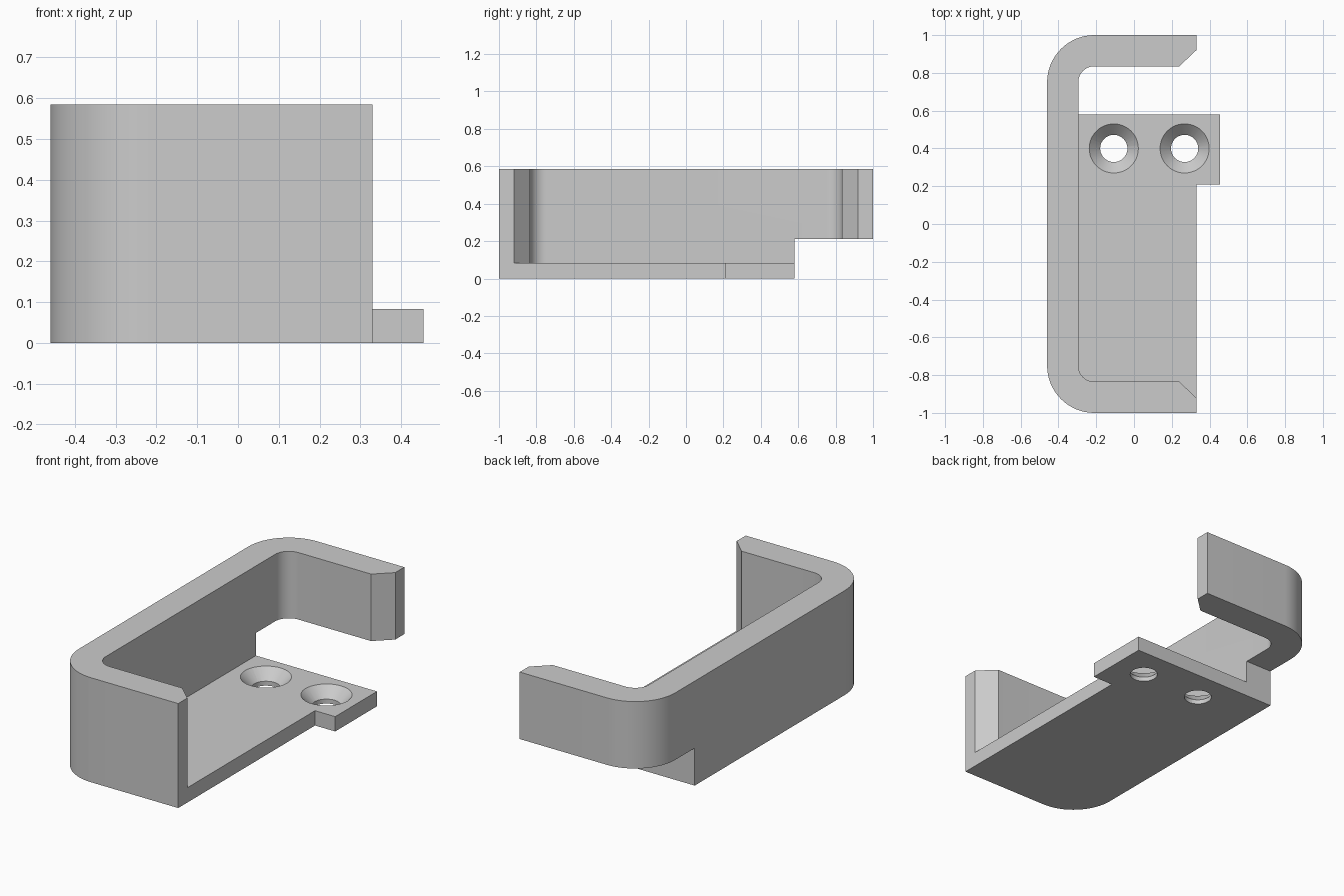
import bpy, bmesh, math

if "Cube" in bpy.data.objects:
    bpy.data.objects.remove(bpy.data.objects["Cube"])

grey = bpy.data.materials.new("plain grey")
grey.diffuse_color = (0.6, 0.6, 0.6, 1)
grey.use_nodes = True
grey.node_tree.nodes["Principled BSDF"].inputs["Base Color"].default_value = grey.diffuse_color


def arc(cx, cy, r, a0, a1, n=16):
    return [(cx + r * math.cos(math.radians(a0 + (a1 - a0) * i / n)),
             cy + r * math.sin(math.radians(a0 + (a1 - a0) * i / n))) for i in range(n + 1)]


def prism(name, outline, z0, z1):
    """Extrude a counter-clockwise outline from z0 to z1."""
    bm = bmesh.new()
    face = bm.faces.new([bm.verts.new((x, y, z0)) for x, y in outline])
    top = bmesh.ops.extrude_face_region(bm, geom=[face])["geom"]
    bmesh.ops.translate(bm, vec=(0, 0, z1 - z0),
                        verts=[v for v in top if isinstance(v, bmesh.types.BMVert)])
    bmesh.ops.recalc_face_normals(bm, faces=bm.faces)
    me = bpy.data.meshes.new(name)
    bm.to_mesh(me)
    bm.free()
    ob = bpy.data.objects.new(name, me)
    bpy.context.collection.objects.link(ob)
    me.materials.append(grey)
    return ob


def cone(name, x, y, z0, z1, r0, r1):
    bpy.ops.mesh.primitive_cone_add(vertices=48, radius1=r0, radius2=r1, depth=z1 - z0,
                                    location=(x, y, (z0 + z1) / 2))
    ob = bpy.context.object
    ob.name = name
    ob.data.materials.append(grey)
    return ob


# Main block: rounded back corners plus the mounting tab on the open side
R, r = 0.25, 0.085
L, W, BASE, TOP = -0.46, 0.33, 0.083, 0.585
outline = ([(W, -1), (W, 0.21), (0.455, 0.21), (0.455, 0.58), (W, 0.58), (W, 1)]
           + arc(L + R, 1 - R, R, 90, 180) + arc(L + R, -1 + R, R, 180, 270))
bracket = prism("bracket", outline, 0, TOP)

# Pocket with rounded inner corners and chamfered mouth
ix, iy = -0.295, 0.835
pocket = ([(0.24, -iy), (W, -0.92), (0.6, -0.92), (0.6, 0.92), (W, 0.92), (0.24, iy)]
          + arc(ix + r, iy - r, r, 90, 180) + arc(ix + r, -iy + r, r, 180, 270))
cutters = [prism("pocket_cutter", pocket, BASE, 0.8)]

# Clearance under the raised hook at the rear
cutters.append(prism("hook_clearance_cutter",
                     [(-0.8, 0.58), (0.8, 0.58), (0.8, 1.2), (-0.8, 1.2)], -0.2, 0.21))

# Countersunk screw holes
for x in (-0.107, 0.268):
    cutters.append(cone("screw_hole_cutter", x, 0.4, -0.1, 0.2, 0.072, 0.072))
    cutters.append(cone("countersink_cutter", x, 0.4, BASE - 0.07, BASE + 0.02, 0.06, 0.15))

bpy.ops.object.select_all(action='DESELECT')
bpy.context.view_layer.objects.active = bracket
bracket.select_set(True)
for c in cutters:
    c.hide_render = True
    m = bracket.modifiers.new("cut", 'BOOLEAN')
    m.operation, m.solver, m.object = 'DIFFERENCE', 'EXACT', c
    bpy.ops.object.modifier_apply(modifier=m.name)
for c in cutters:
    bpy.data.objects.remove(c)

bpy.ops.object.shade_smooth_by_angle(angle=math.radians(30))
